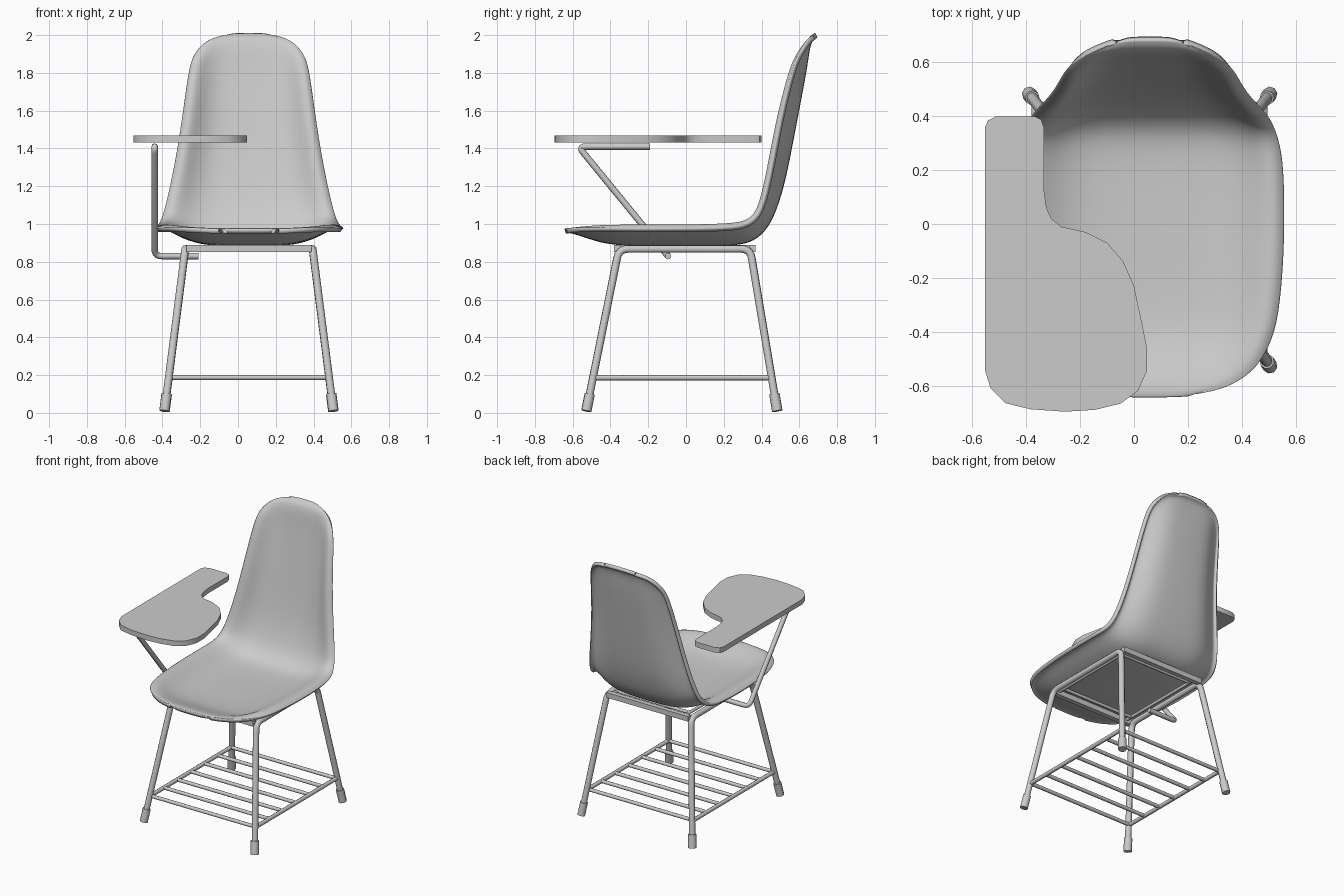
import bpy
import bmesh
from mathutils import Vector

cube = bpy.data.objects.get("Cube")
if cube:
    bpy.data.objects.remove(cube, do_unlink=True)

grey = bpy.data.materials.new("plain_grey")
grey.use_nodes = True
GREY = (0.6, 0.6, 0.6, 1)
grey.diffuse_color = GREY
grey.node_tree.nodes["Principled BSDF"].inputs["Base Color"].default_value = GREY

CX = 0.058  # centre line of the chair


def link(name, data):
    obj = bpy.data.objects.new(name, data)
    bpy.context.collection.objects.link(obj)
    data.materials.append(grey)
    bpy.ops.object.select_all(action="DESELECT")
    obj.select_set(True)
    bpy.context.view_layer.objects.active = obj
    return obj


def link_bmesh(name, bm):
    mesh = bpy.data.meshes.new(name)
    bm.to_mesh(mesh)
    bm.free()
    return link(name, mesh)


def rounded(points, radius, steps=5):
    """Replace each inner corner of a path with a short curve."""
    pts = [Vector(p) for p in points]
    out = [pts[0]]
    for a, b, c in zip(pts, pts[1:], pts[2:]):
        start = b + (a - b).normalized() * radius
        end = b + (c - b).normalized() * radius
        for i in range(steps + 1):
            t = i / steps
            out.append(start * (1 - t) ** 2 + b * 2 * t * (1 - t) + end * t * t)
    return out + [pts[-1]]


def tube(name, points, radius, bend=0.05):
    curve = bpy.data.curves.new(name, "CURVE")
    curve.dimensions = "3D"
    curve.bevel_depth = radius
    curve.bevel_resolution = 2
    curve.use_fill_caps = True
    path = rounded(points, bend)
    spline = curve.splines.new("POLY")
    spline.points.add(len(path) - 1)
    for point, co in zip(spline.points, path):
        point.co = (*co, 1)
    link(name, curve)
    bpy.ops.object.convert(target="MESH")
    bpy.ops.object.shade_smooth_by_angle(angle=0.8)


def box(name, centre, size):
    bm = bmesh.new()
    bmesh.ops.create_cube(bm, size=1)
    bmesh.ops.scale(bm, vec=size, verts=bm.verts)
    bmesh.ops.translate(bm, vec=centre, verts=bm.verts)
    link_bmesh(name, bm)


# Seat shell: centre y, z, rim y, z and half width, from front lip to top
stations = [
    (-.64, .962, -.63, .962, .17), (-.622, .968, -.605, .968, .29),
    (-.555, .95, -.535, .975, .39), (-.46, .915, -.45, .983, .437),
    (-.35, .897, -.35, .985, .472), (-.1, .895, -.1, .985, .492),
    (.1, .895, .1, .987, .492), (.27, .898, .22, .992, .487),
    (.355, .92, .3, 1.0, .472), (.415, .975, .35, 1.025, .455),
    (.458, 1.05, .387, 1.07, .44), (.508, 1.2, .423, 1.2, .407),
    (.548, 1.4, .46, 1.4, .368), (.586, 1.6, .5, 1.6, .338),
    (.624, 1.8, .553, 1.8, .312), (.636, 1.88, .583, 1.875, .293),
    (.645, 1.94, .617, 1.925, .26), (.66, 1.985, .645, 1.965, .215),
    (.69, 2.0, .676, 1.987, .14),
]
# Cross-section: share of the half width, share of the rim lift
half = [(.25, .01), (.5, .08), (.7, .42), (.84, .85), (.91, 1), (.96, .98), (1, .8)]
section = [(-a, b) for a, b in reversed(half)] + [(0, 0)] + half
bm = bmesh.new()
rows = []
for cy, cz, ry, rz, w in stations:
    rows.append([bm.verts.new((CX + a * w, cy + (ry - cy) * b, cz + (rz - cz) * b))
                 for a, b in section])
for r, s in zip(rows, rows[1:]):
    for i in range(len(section) - 1):
        bm.faces.new((r[i], r[i + 1], s[i + 1], s[i]))
shell = link_bmesh("seat_shell", bm)
subsurf = shell.modifiers.new("smooth", "SUBSURF")
subsurf.levels = subsurf.render_levels = 2
solid = shell.modifiers.new("thickness", "SOLIDIFY")
solid.thickness = 0.026
solid.offset = 0
bpy.ops.object.shade_smooth()

# Writing tablet: extruded outline
outline = [
    (-.553, .36), (-.542, .385), (-.51, .4), (-.37, .4), (-.345, .388), (-.335, .36),
    (-.335, .13), (-.325, .06), (-.307, .02), (-.27, -.01), (-.18, -.03), (-.1, -.07),
    (-.04, -.14), (0, -.23), (.03, -.37), (.048, -.46), (.048, -.545), (.015, -.62),
    (-.05, -.667), (-.145, -.69), (-.255, -.697), (-.385, -.688), (-.478, -.665),
    (-.533, -.61), (-.553, -.545),
]
bm = bmesh.new()
base = bm.faces.new([bm.verts.new((x, y, 1.431)) for x, y in outline])
top = bmesh.ops.extrude_face_region(bm, geom=[base])["geom"]
bmesh.ops.translate(bm, vec=(0, 0, .037),
                    verts=[v for v in top if isinstance(v, bmesh.types.BMVert)])
bmesh.ops.recalc_face_normals(bm, faces=bm.faces)
link_bmesh("writing_tablet", bm)
bpy.ops.object.shade_smooth_by_angle(angle=0.7)

# Bent arm carrying the tablet
tube("tablet_arm", [(-.441, -.19, 1.41), (-.441, -.57, 1.41),
                    (-.441, -.095, .83), (-.21, -.095, .83)], .017, .04)

# Side frames, each one bent tube, with feet and rack rails
FRONT_TOP, BACK_TOP = -.355, .34
FRONT_FOOT, BACK_FOOT = -.528, .483
for side, label in ((-1, "right"), (1, "left")):
    xt, xf = CX + side * .337, CX + side * .447
    front, back = Vector((xf, FRONT_FOOT, .01)), Vector((xf, BACK_FOOT, .01))
    front_top, back_top = Vector((xt, FRONT_TOP, .868)), Vector((xt, BACK_TOP, .868))
    tube(label + "_leg_frame", [front, front_top, back_top, back], .021)
    for foot, end, where in ((front, front_top, "front"), (back, back_top, "back")):
        tube(f"{label}_{where}_foot", [foot, foot.lerp(end, .105)], .028)
    tube(label + "_rack_rail", [front.lerp(front_top, .205), back.lerp(back_top, .205)], .014)
    tube(label + "_mount_rail", [(CX + side * .29, FRONT_TOP, .878),
                                 (CX + side * .29, BACK_TOP, .878)], .011)

# Flat cross bars and inner mount bars under the seat
for y, inward, label in ((FRONT_TOP, 1, "front"), (BACK_TOP, -1, "back")):
    box(label + "_cross_bar", (CX, y - inward * .01, .87), (.66, .034, .037))
    tube(label + "_mount_bar", [(CX - .29, y + inward * .05, .878),
                                (CX + .29, y + inward * .05, .878)], .011)

# Rack slats
SLATS = 7
for i in range(SLATS):
    y = -.485 + i * .925 / (SLATS - 1)
    tube(f"rack_slat_{i + 1}", [(CX - .427, y, .187), (CX + .427, y, .187)], .013)
